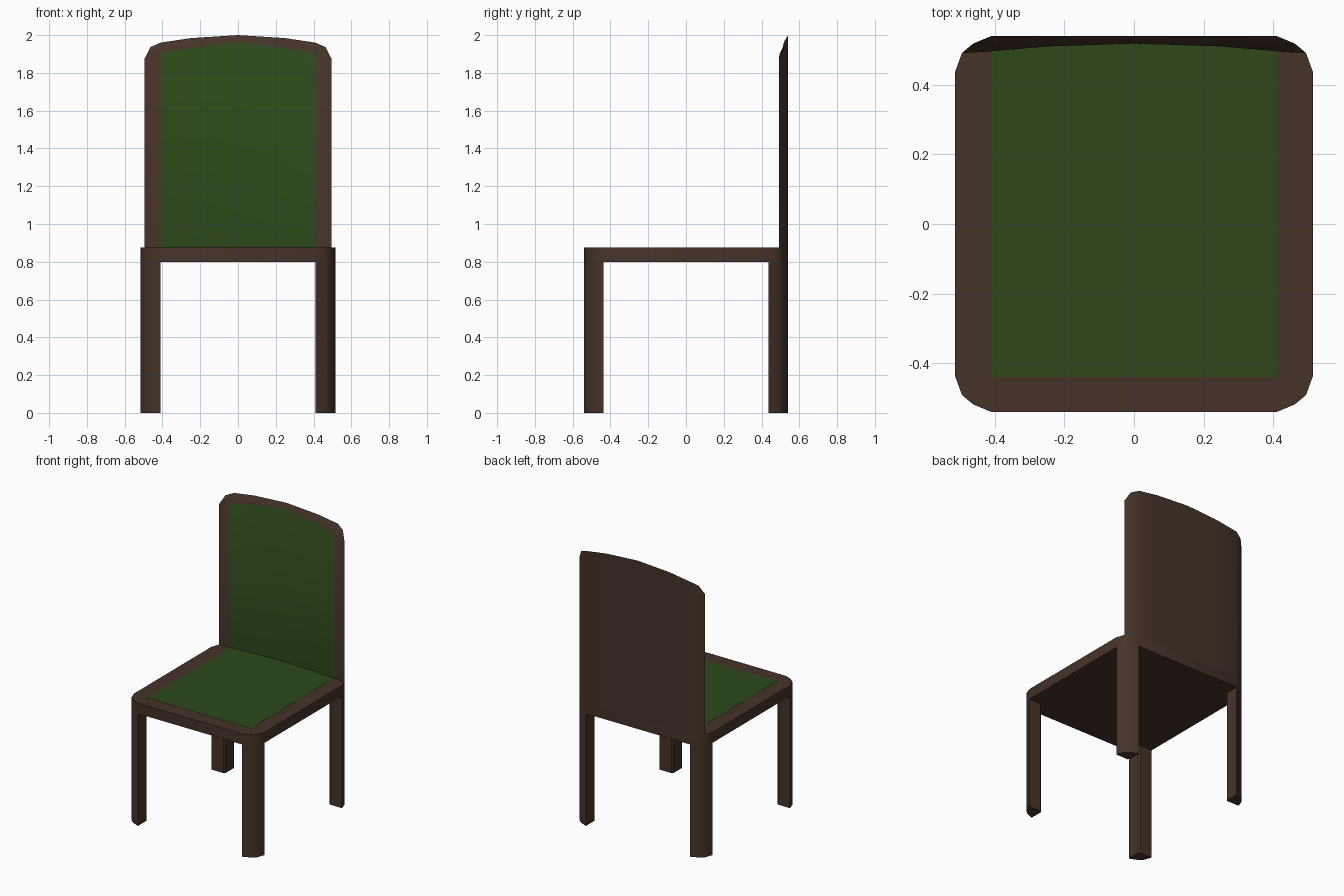
import bpy, bmesh, math

if "Cube" in bpy.data.objects:
    bpy.data.objects.remove(bpy.data.objects["Cube"])


def material(name, rgb):
    m = bpy.data.materials.new(name)
    m.diffuse_color = (*rgb, 1)
    m.use_nodes = True
    m.node_tree.nodes["Principled BSDF"].inputs["Base Color"].default_value = m.diffuse_color
    return m


WOOD = material("dark_wood", (0.060, 0.033, 0.022))
FABRIC = material("green_fabric", (0.026, 0.064, 0.010))


def finish(name, bm, mats):
    bmesh.ops.recalc_face_normals(bm, faces=bm.faces)
    me = bpy.data.meshes.new(name)
    bm.to_mesh(me)
    bm.free()
    for m in mats:
        me.materials.append(m)
    ob = bpy.data.objects.new(name, me)
    bpy.context.collection.objects.link(ob)
    me.shade_smooth()
    me.set_sharp_from_angle(angle=math.radians(40))
    return ob


def prism(name, outline, z0, z1, mat):
    bm = bmesh.new()
    low = [bm.verts.new((x, y, z0)) for x, y in outline]
    high = [bm.verts.new((x, y, z1)) for x, y in outline]
    bm.faces.new(low)
    bm.faces.new(high)
    n = len(outline)
    for i in range(n):
        j = (i + 1) % n
        bm.faces.new((low[i], low[j], high[j], high[i]))
    return finish(name, bm, [mat])


SEAT_LOW, SEAT_TOP = 0.80, 0.875
# Rounded corner shared by the seat and legs (right, back quadrant)
CORNER = [(0.515, 0.437), (0.495, 0.492), (0.463, 0.519), (0.41, 0.541)]

# Seat frame: the corner mirrored to all four quadrants
right = [(x, -y) for x, y in reversed(CORNER)] + CORNER
seat = right + [(-x, y) for x, y in reversed(right)]
prism("seat", seat, SEAT_LOW, SEAT_TOP, WOOD)

# Legs: rounded outside, square inside with a tiny chamfer
leg = CORNER + [(0.41, 0.447), (0.42, 0.437)]
for sy, end in ((-1, "front"), (1, "back")):
    for sx, side in ((-1, "left"), (1, "right")):
        prism(f"{end}_{side}_leg", [(x * sx, y * sy) for x, y in leg],
              0, SEAT_LOW, WOOD)

# Backrest stations: x, front y, front top z, back x, back y, back top z
HALF = [(0.00, 0.519, 1.965, 0.00, 0.541, 2.000),
        (0.25, 0.511, 1.932, 0.25, 0.541, 1.984),
        (0.41, 0.497, 1.904, 0.41, 0.541, 1.960),
        (0.452, 0.494, 1.891, 0.463, 0.519, 1.937),
        (0.495, 0.492, 1.875, 0.495, 0.492, 1.875)]
stations = [(-a, b, c, -d, e, f) for a, b, c, d, e, f in HALF[:0:-1]] + HALF

# Backrest: curved shell with a fabric front panel
bm = bmesh.new()
cols = []
for fx, fy, fz, bx, by, bz in stations:
    pts = [(fx, fy, SEAT_TOP), (fx, fy, fz), (bx, by, bz), (bx, by, SEAT_TOP)]
    cols.append([bm.verts.new(p) for p in pts])
for i, (a, b) in enumerate(zip(cols, cols[1:])):
    for k in range(4):
        m = (k + 1) % 4
        f = bm.faces.new((a[k], a[m], b[m], b[k]))
        f.material_index = int(k == 0 and 2 <= i <= 5)
bmesh.ops.remove_doubles(bm, verts=bm.verts, dist=0.0005)
finish("backrest", bm, [WOOD, FABRIC])

# Seat cushion: nearly flush, its rear edge follows the backrest curve
rear = [(s[0], s[1]) for s in reversed(stations) if abs(s[0]) <= 0.41]
prism("seat_cushion", [(-0.41, -0.44), (0.41, -0.44)] + rear,
      SEAT_TOP - 0.02, SEAT_TOP + 0.001, FABRIC)
